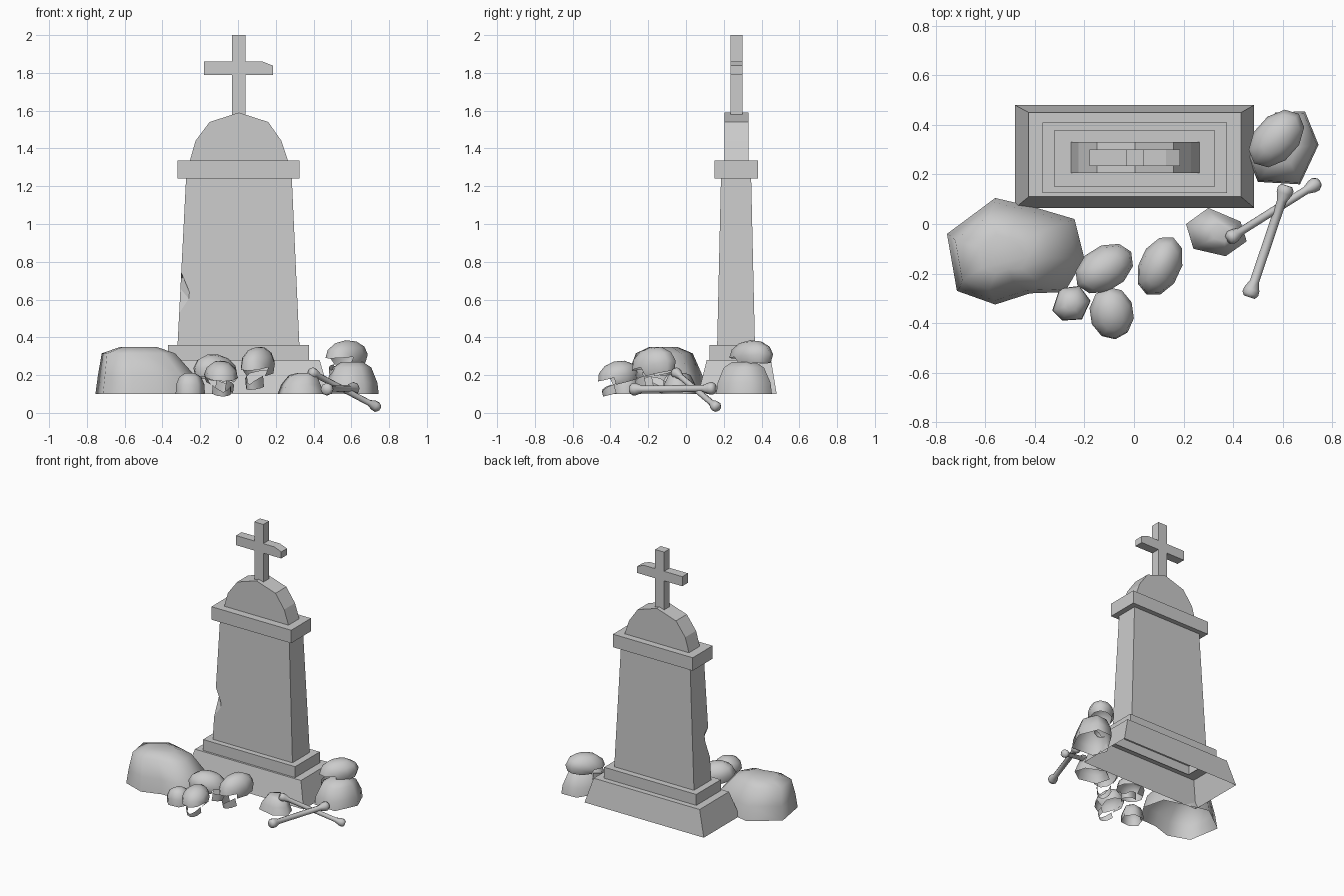
import bpy, bmesh, math
from mathutils import Vector, Matrix

old = bpy.data.objects.get("Cube")
if old:
    bpy.data.objects.remove(old)

stone = bpy.data.materials.new("grey_stone")
stone.use_nodes = True
GREY = (0.6, 0.6, 0.6, 1)
stone.diffuse_color = GREY
stone.node_tree.nodes["Principled BSDF"].inputs["Base Color"].default_value = GREY


def finish(name, bm, smooth=False):
    bmesh.ops.recalc_face_normals(bm, faces=bm.faces)
    mesh = bpy.data.meshes.new(name)
    for f in bm.faces:
        f.smooth = smooth
    bm.to_mesh(mesh)
    bm.free()
    mesh.materials.append(stone)
    obj = bpy.data.objects.new(name, mesh)
    bpy.context.collection.objects.link(obj)
    return obj


def loft(bm, rings, cap_start=True, cap_end=True):
    loops = [[bm.verts.new(p) for p in ring] for ring in rings]
    for a, b in zip(loops, loops[1:]):
        for i in range(len(a)):
            j = (i + 1) % len(a)
            bm.faces.new((a[i], a[j], b[j], b[i]))
    if cap_start:
        bm.faces.new(loops[0][::-1])
    if cap_end:
        bm.faces.new(loops[-1])


def rect(x0, x1, y0, y1, z):
    return [(x0, y0, z), (x1, y0, z), (x1, y1, z), (x0, y1, z)]


def block(name, *rings, bottom=True, top=True):
    bm = bmesh.new()
    loft(bm, rings, bottom, top)
    return finish(name, bm)


def extrude_profile(name, profile, y0, y1):
    bm = bmesh.new()
    loft(bm, [[(x, y, z) for x, z in profile] for y in (y0, y1)])
    return finish(name, bm)


# Monument: hollow stepped base, tapered shaft and cornice
block("base", rect(-.48, .485, .065, .48, .1), rect(-.425, .432, .11, .45, .28),
      rect(-.35, .355, .145, .39, .28), bottom=False, top=False)
block("plinth", rect(-.37, .375, .125, .41, .28), rect(-.37, .375, .125, .41, .36),
      bottom=False)
shaft = block("shaft", rect(-.32, .325, .165, .365, .36), rect(-.275, .285, .185, .345, 1.24))
block("cornice", rect(-.32, .325, .15, .38, 1.24), rect(-.32, .325, .15, .38, 1.335))

# Chip broken out of the front corner of the shaft
bm = bmesh.new()
for p in ((-.34, .12, .78), (-.28, .2, .72), (-.24, .15, .58),
          (-.33, .15, .45), (-.34, .25, .7)):
    bm.verts.new(p)
bmesh.ops.convex_hull(bm, input=bm.verts)
cutter = finish("chip_cutter", bm)
cutter.hide_render = True
cut = shaft.modifiers.new("chip", "BOOLEAN")
cut.operation = "DIFFERENCE"
cut.object = cutter
bpy.context.view_layer.objects.active = shaft
bpy.ops.object.modifier_apply(modifier=cut.name)
bpy.data.objects.remove(cutter)

# Rounded head and cross with a chipped arm
extrude_profile("rounded_head", [(-.255, 1.335), (.265, 1.335), (.23, 1.44), (.16, 1.54),
                (.005, 1.59), (-.15, 1.54), (-.225, 1.44)], .205, .33)
extrude_profile("cross", [(-.033, 1.57), (.04, 1.57), (.04, 1.79), (.185, 1.79),
                (.185, 1.838), (.13, 1.86), (.04, 1.86), (.04, 2), (-.033, 2),
                (-.033, 1.86), (-.18, 1.86), (-.18, 1.79), (-.033, 1.79)], .235, .3)


# Rocks: an outline shrunk through several heights, open underneath
def rock(name, outline, levels):
    n = len(outline)
    c = Vector((sum(p[0] for p in outline) / n, sum(p[1] for p in outline) / n))
    rings = []
    for scale, z, dx in levels:
        rings.append([(c + (Vector(p) - c) * scale + Vector((dx, 0))).to_3d()
                      + Vector((0, 0, z)) for p in outline])
    bm = bmesh.new()
    loft(bm, rings, cap_start=False)
    return finish(name, bm, True)


rock("large_rock", [(-.755, -.04), (-.56, .105), (-.41, .07), (-.24, .02), (-.2, -.14),
     (-.28, -.275), (-.42, -.28), (-.56, -.325), (-.715, -.27)],
     [(1, .1, 0), (.92, .2, -.01), (.7, .315, -.055), (.36, .348, -.06)])
rock("right_rock", [(.46, .27), (.5, .17), (.67, .16), (.745, .32), (.69, .455), (.57, .45)],
     [(1, .1, 0), (.95, .16, 0), (.72, .24, 0), (.4, .27, 0)])
rock("small_rock", [(-.33, -.35), (-.3, -.26), (-.22, -.25), (-.175, -.31),
     (-.21, -.385), (-.29, -.39)],
     [(1, .1, 0), (.97, .15, 0), (.75, .19, 0), (.35, .21, 0)])
rock("middle_rock", [(.21, 0), (.3, .065), (.43, .01), (.455, -.07), (.37, -.13), (.24, -.1)],
     [(1, .1, 0), (.85, .15, 0), (.6, .2, .01), (.35, .21, .02)])


# Skulls: an open cranium shell with eye holes and a loose curved jaw
def skull(name, loc, size, yaw, pitch):
    place = (Matrix.Translation(loc) @ Matrix.Rotation(math.radians(yaw), 4, "Z")
             @ Matrix.Rotation(math.radians(pitch), 4, "X"))
    bm = bmesh.new()
    bmesh.ops.create_uvsphere(bm, u_segments=10, v_segments=6, radius=1)
    gaps = []
    for f in bm.faces:
        c = f.calc_center_median()
        eye = c.y < -.5 and -.5 < c.z < 0 and .2 < abs(c.x) < .75
        if eye or c.z < -.6:
            gaps.append(f)
    bmesh.ops.delete(bm, geom=gaps, context="FACES")
    for v in bm.verts:
        if v.co.y < 0 and v.co.z < 0:
            v.co.x *= .75
    bmesh.ops.transform(bm, matrix=place @ Matrix.Diagonal((*size, 1)), verts=bm.verts)
    finish(name + "_cranium", bm, True)

    bm = bmesh.new()
    strip = []
    for i in range(7):
        a = math.pi * (1 + i / 6)
        x, y = .55 * math.cos(a), -.35 + .6 * math.sin(a)
        rise = .3 * abs(math.cos(a))
        strip.append([bm.verts.new((x, y, z)) for z in (-1.05, -.75 + rise)])
    for a, b in zip(strip, strip[1:]):
        bm.faces.new((a[0], b[0], b[1], a[1]))
    bmesh.ops.transform(bm, matrix=place @ Matrix.Diagonal((*size, 1)), verts=bm.verts)
    finish(name + "_jaw", bm, True)


skull("back_skull", (-.12, -.18, .22), (.09, .13, .09), 122, 10)
skull("tilted_skull", (.105, -.17, .25), (.085, .13, .1), -25, 12)
skull("front_skull", (-.09, -.36, .195), (.09, .11, .08), 8, 15)
skull("resting_skull", (.575, .345, .3), (.09, .135, .085), -42, 5)


# Crossed bones with flared ends
def bone(name, start, end, thick):
    start, end = Vector(start), Vector(end)
    turn = (end - start).to_track_quat("Z", "Y")
    rings = []
    for t, r in ((0, .8), (.03, 1.15), (.07, 1.1), (.14, .65),
                 (.86, .65), (.93, 1.1), (.97, 1.15), (1, .8)):
        rings.append([start.lerp(end, t) + turn @ Vector((
            thick * r * math.cos(i * math.pi / 4),
            thick * r * math.sin(i * math.pi / 4), 0)) for i in range(8)])
    bm = bmesh.new()
    loft(bm, rings)
    finish(name, bm, True)


bone("leaning_bone", (.38, -.062, .22), (.745, .168, .026), .025)
bone("lying_bone", (.465, -.295, .125), (.617, .155, .13), .029)
